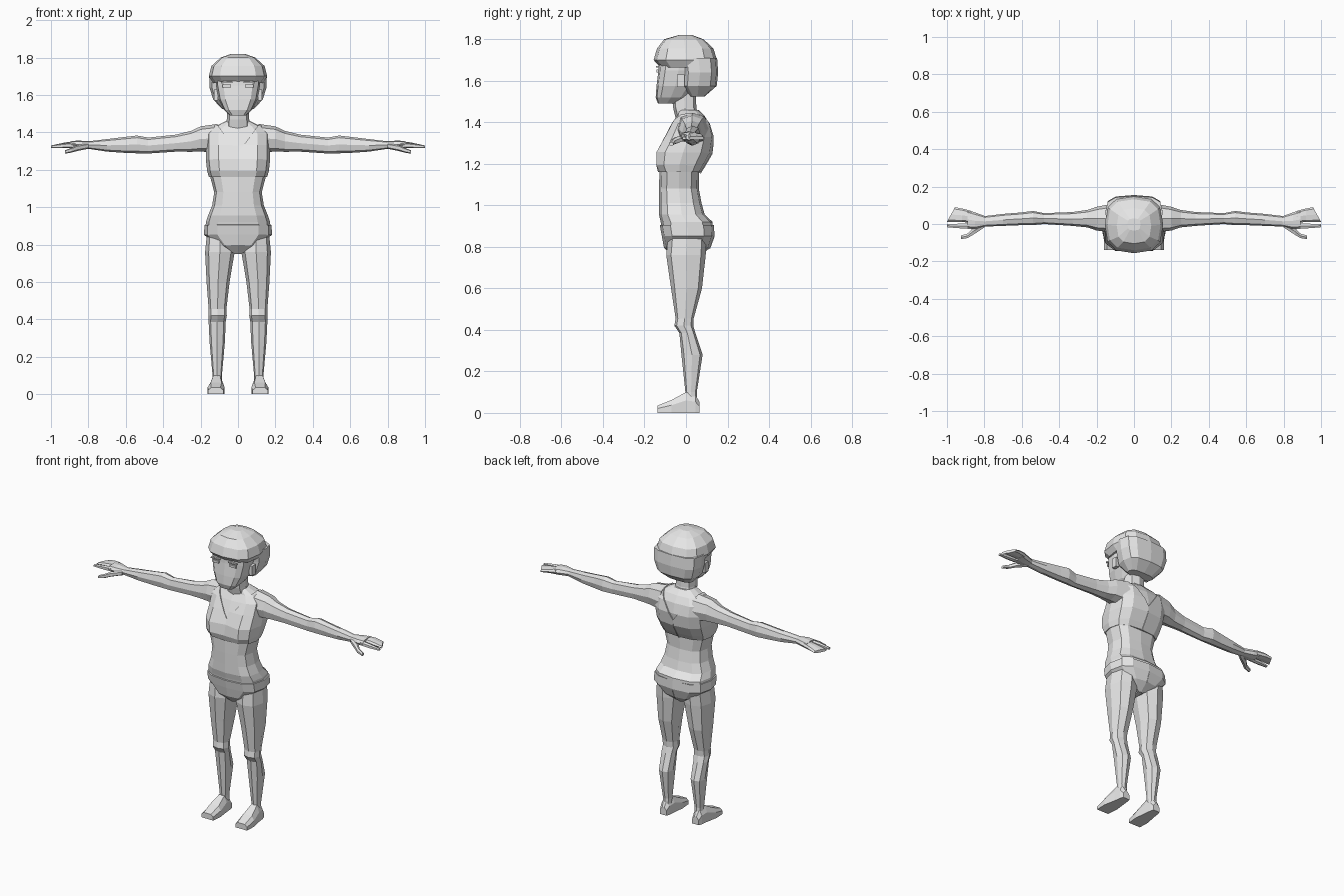
import bpy, bmesh, math
from mathutils import Vector

mat = bpy.data.materials.new("plain_grey")
mat.diffuse_color = (0.8, 0.8, 0.8, 1)


def signed_pow(v, p):
    return math.copysign(abs(v) ** p, v) if abs(v) > 1e-6 else 0.0


def oval(n, a0, a1, b0, b1, p=0.75, start=-math.pi / 2):
    """Rounded-box outline between two ranges."""
    out = []
    for i in range(n):
        t = start + 2 * math.pi * i / n
        out.append(((a0 + a1) / 2 + (a1 - a0) / 2 * signed_pow(math.cos(t), p),
                    (b0 + b1) / 2 + (b1 - b0) / 2 * signed_pow(math.sin(t), p)))
    return out


def finish(name, bm, mirror=False, thickness=0):
    bmesh.ops.recalc_face_normals(bm, faces=bm.faces)
    me = bpy.data.meshes.new(name)
    bm.to_mesh(me)
    bm.free()
    me.materials.append(mat)
    ob = bpy.data.objects.new(name, me)
    bpy.context.collection.objects.link(ob)
    if thickness:
        m = ob.modifiers.new("thickness", 'SOLIDIFY')
        m.thickness = thickness
        m.offset = -1
    if mirror:
        ob.modifiers.new("mirror", 'MIRROR')
    return ob


def loft(rings):
    """Skin a list of equal-length point rings and cap both ends."""
    bm = bmesh.new()
    vs = [[bm.verts.new(p) for p in r] for r in rings]
    n = len(vs[0])
    for a, b in zip(vs, vs[1:]):
        for i in range(n):
            bm.faces.new((a[i], a[(i + 1) % n], b[(i + 1) % n], b[i]))
    bm.faces.new(vs[0][::-1])
    bm.faces.new(vs[-1])
    bmesh.ops.recalc_face_normals(bm, faces=bm.faces)
    return bm


def up(rows, n=12, p=0.75):
    """Rings stacked in z: (z, x0, x1, y0, y1)."""
    return [[(x, y, r[0]) for x, y in oval(n, *r[1:5], p)] for r in rows]


def out(rows, n=8, p=0.8):
    """Rings stacked in x: (x, y0, y1, z0, z1)."""
    return [[(r[0], y, z) for y, z in oval(n, *r[1:5], p)] for r in rows]


# torso: z, half width, front y, back y, dent between the breasts
torso_rows = [
    (.755, .03, -.06, .06, 0), (.80, .11, -.10, .11, 0), (.855, .175, -.11, .13, 0),
    (.92, .172, -.122, .128, 0), (.955, .16, -.13, .09, 0), (1.01, .138, -.13, .075, 0),
    (1.08, .127, -.13, .062, 0), (1.16, .148, -.128, .063, 0), (1.195, .158, -.148, .085, .015),
    (1.255, .165, -.148, .12, .03), (1.33, .165, -.105, .13, .01), (1.39, .165, -.07, .115, 0),
    (1.43, .125, -.045, .09, 0), (1.46, .065, -.035, .06, 0)]


def torso_mesh():
    rings = up([(z, -w, w, f, b) for z, w, f, b, _ in torso_rows], 12, 0.7)
    for ring, row in zip(rings, torso_rows):
        x, y, z = ring[0]
        ring[0] = (x, y + row[4], z)
    return loft(rings)


finish("torso", torso_mesh())


def garment(name, cuts):
    """Offset copy of half the torso, trimmed by planes and mirrored."""
    bm = torso_mesh()
    bm.normal_update()
    for v, nrm in [(v, v.normal.copy()) for v in bm.verts]:
        v.co += nrm * 0.007
    for co, no in [((0, 0, 0), (-1, 0, 0))] + cuts:
        bmesh.ops.bisect_plane(bm, geom=bm.verts[:] + bm.edges[:] + bm.faces[:],
                               plane_co=co, plane_no=no, clear_outer=True)
    finish(name, bm, True, 0.007)


garment("sports_top", [((0, 0, 1.16), (0, 0, -1)), ((0, 0, 1.29), (-.15, 0, .11)),
                       ((0, 0, 1.445), (0, 0, 1))])
garment("briefs", [((0, 0, .905), (0, 0, 1)), ((.03, 0, .757), (.085, 0, -.14))])

# neck
finish("neck", loft(up([(1.38, -.07, .07, -.04, .07), (1.47, -.06, .06, -.062, .05),
                        (1.60, -.055, .055, -.075, .045)], 8)))

# legs
finish("leg", loft(up([
    (.87, .03, .165, -.085, .10), (.76, .018, .176, -.095, .095), (.60, .045, .168, -.072, .077),
    (.455, .062, .157, -.05, .037), (.42, .060, .157, -.056, .035), (.385, .066, .157, -.032, .045),
    (.28, .07, .152, -.022, .08), (.10, .086, .136, -.003, .052), (.04, .086, .136, .0, .055)],
    8, 0.8)), True)

# feet: y, x0, x1, top z
foot = []
for y, x0, x1, z in [(.066, .09, .135, .05), (.045, .085, .142, .09), (.0, .08, .148, .10),
                     (-.07, .072, .162, .062), (-.138, .078, .160, .035)]:
    foot.append([(x0, y, 0), (x1, y, 0), (x1, y, z * .6), (x1 - .016, y, z),
                 (x0 + .016, y, z), (x0, y, z * .6)])
finish("foot", loft(foot), True)

# arms
finish("arm", loft(out([
    (.11, -.045, .11, 1.29, 1.445), (.20, -.035, .092, 1.298, 1.432), (.25, -.018, .075, 1.296, 1.408),
    (.33, -.01, .064, 1.297, 1.388), (.48, .0, .058, 1.287, 1.372), (.54, -.006, .07, 1.288, 1.383),
    (.60, -.006, .062, 1.29, 1.376), (.70, -.01, .054, 1.297, 1.364), (.80, -.014, .042, 1.312, 1.352)])),
    True)

# hand with joined fingers, one separate finger and a thumb
palm = [(.79, -.012, .04, 1.313, 1.352), (.85, -.028, .062, 1.312, 1.356),
        (.89, -.026, .074, 1.314, 1.354)]
finish("palm", loft(out(palm)), True)
fingers = out([(.87, .008, .07, 1.318, 1.353), (.92, .01, .083, 1.318, 1.347),
               (.975, .012, .09, 1.315, 1.333)])
# slant the fingertips
fingers[-1] = [(1.0 - .043 * (y - .012) / .078, y, z) for x, y, z in fingers[-1]]
finish("fingers", loft(fingers), True)
finish("first_finger", loft(out([(.87, -.026, .005, 1.317, 1.347), (.94, -.024, .003, 1.315, 1.340),
                                 (1.0, -.018, .0, 1.316, 1.330)], 6)), True)
finish("thumb", loft(out([(.80, -.02, .01, 1.312, 1.342), (.86, -.06, -.018, 1.300, 1.332),
                          (.89, -.077, -.05, 1.292, 1.318), (.925, -.082, -.06, 1.286, 1.304)], 6)), True)

# head
finish("head", loft(up([(1.49, -.045, .045, -.135, -.05), (1.52, -.075, .075, -.146, .0),
                        (1.575, -.103, .103, -.142, .04), (1.65, -.118, .118, -.133, .06),
                        (1.71, -.12, .12, -.13, .08)], 12, 0.6)))

# hair: cap with brim, and the lower part around the back
finish("hair_cap", loft(up([(1.665, -.135, .135, -.125, .14), (1.70, -.156, .156, -.156, .15),
                            (1.755, -.142, .142, -.14, .132), (1.80, -.092, .092, -.105, .085),
                            (1.82, -.035, .035, -.035, .03)], 12, 0.7)))
finish("hair_back", loft(up([(1.525, -.085, .085, .02, .09), (1.575, -.132, .132, -.025, .148),
                             (1.64, -.153, .153, -.02, .155), (1.71, -.154, .154, -.03, .15)], 12, 0.65)))


def box(name, centre, size, mirror=True):
    bm = bmesh.new()
    bmesh.ops.create_cube(bm, size=1)
    for v in bm.verts:
        v.co = Vector(centre) + Vector(a * b for a, b in zip(v.co, size))
    finish(name, bm, mirror)


# face details and ears
box("brow", (.06, -.139, 1.668), (.06, .012, .007))
box("eye", (.06, -.137, 1.648), (.045, .008, .014))
box("ear", (.118, -.025, 1.60), (.022, .035, .06))
